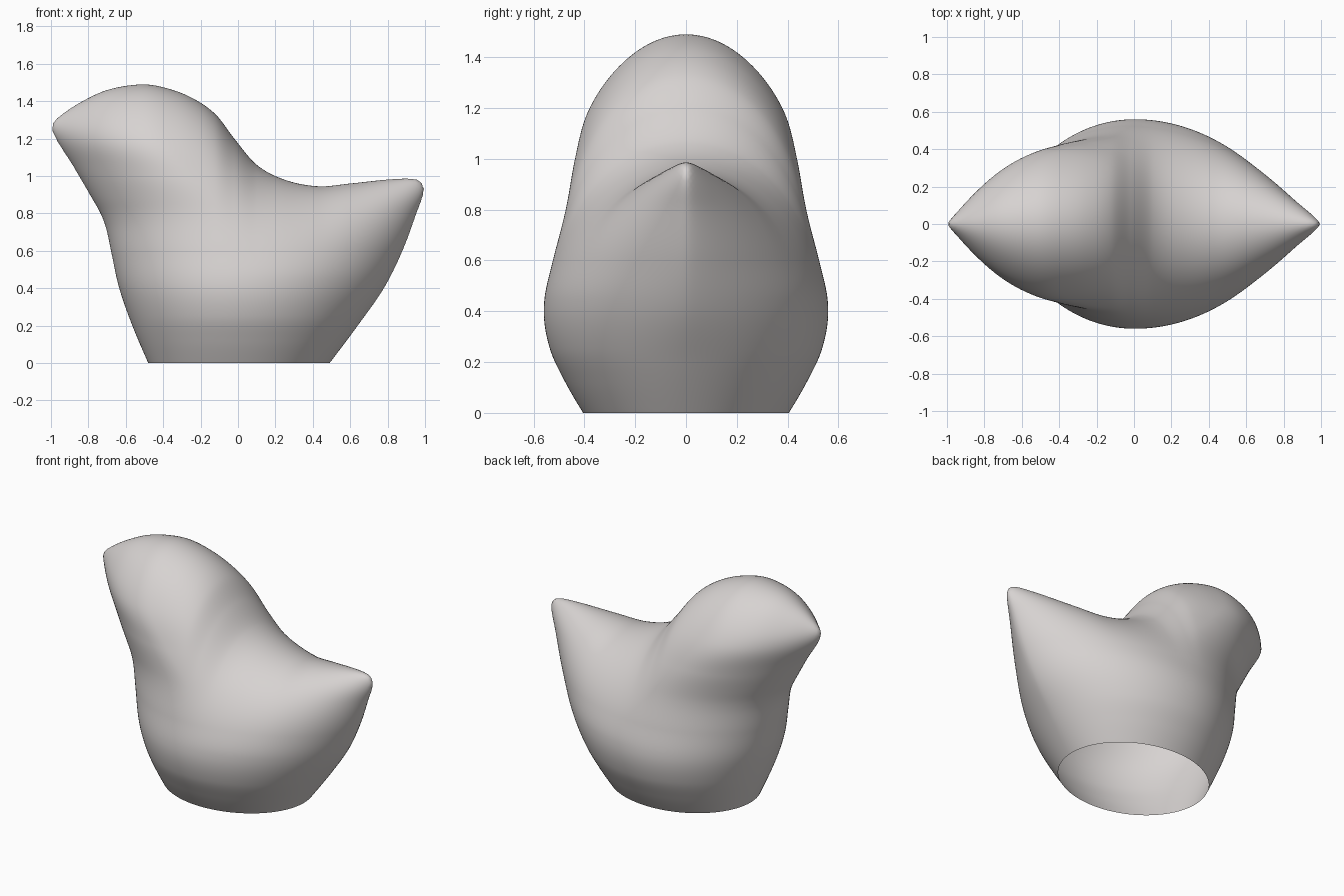
import bpy, bmesh, math
from mathutils import Vector

if "Cube" in bpy.data.objects:
    bpy.data.objects.remove(bpy.data.objects["Cube"])


def curve(*pts):
    """Smooth curve through the points, as a fast lookup."""
    n = len(pts)

    def slope(i):
        a, b = pts[max(0, i - 1)], pts[min(n - 1, i + 1)]
        return (b[1] - a[1]) / (b[0] - a[0])

    lo, hi, steps, table, i = pts[0][0], pts[-1][0], 600, [], 0
    for s in range(steps + 1):
        x = lo + (hi - lo) * s / steps
        while i < n - 2 and x > pts[i + 1][0]:
            i += 1
        (x0, y0), (x1, y1) = pts[i], pts[i + 1]
        h = x1 - x0
        t = (x - x0) / h
        table.append((1 + 2 * t) * (1 - t) ** 2 * y0 + t * t * (3 - 2 * t) * y1
                     + h * t * (1 - t) * ((1 - t) * slope(i) - t * slope(i + 1)))

    def look(x):
        f = max(0, min(steps - 1e-6, (x - lo) / (hi - lo) * steps))
        k = int(f)
        return table[k] + (table[k + 1] - table[k]) * (f - k)
    return look


# Profiles: chest and beak, rump and tail, top of head and back, half width
chest = curve((-.1, -.435), (0, -.48), (.2, -.565), (.4, -.635), (.58, -.675),
              (.72, -.705), (.8, -.735), (.88, -.78), (1.05, -.88), (1.25, -1), (1.4, -1.01))
rump = curve((-.1, .41), (0, .49), (.2, .64), (.4, .78), (.6, .88), (.8, .955),
             (.93, 1), (1.1, 1.005))
top = curve((-1, 1.28), (-.97, 1.31), (-.85, 1.39), (-.7, 1.46), (-.52, 1.49),
            (-.4, 1.475), (-.25, 1.42), (-.12, 1.33), (-.02, 1.2), (.1, 1.06),
            (.25, .98), (.43, .945), (.6, .96), (.85, .985), (.97, .98), (1, .94))
width = curve((-.1, .34), (0, .405), (.12, .475), (.25, .535), (.4, .56), (.6, .535),
              (.8, .52), (1, .53), (1.2, .555), (1.5, .56))
widest_x = curve((0, 0), (.6, 0), (.8, -.04), (1, -.22), (1.2, -.38), (1.5, -.42))
front_point = curve((0, 1), (.4, 1.08), (.8, 1.15), (1.1, 1.4), (1.3, 1.45))
back_point = curve((0, 1), (.2, 1.1), (.4, 1.25), (.6, 1.32), (1, 1.32))
MID = .45                                # height where sides start rounding over


def inside(x, y, z):
    if z < -.15:
        return False
    c = widest_x(z)
    end, p = (rump(z), back_point(z)) if x > c else (chest(z), front_point(z))
    u = (x - c) / (end - c)
    if u >= 1:
        return False
    w = width(z) * (1 - u * u) ** (p / 2)
    if z > MID:
        t = (z - MID) / (top(x) - MID)
        if t >= 1:
            return False
        w *= math.sqrt(1 - t * t)
    return abs(y) < w


# Bird-shaped shell: push a sphere out to the surface
bm = bmesh.new()
bmesh.ops.create_icosphere(bm, subdivisions=7, radius=1)
heart = Vector((0, 0, .67))
for v in bm.verts:
    d = v.co.normalized()
    lo, hi = 0, 1.4
    for _ in range(15):
        r = (lo + hi) / 2
        if inside(d.x * r, d.y * r, heart.z + d.z * r):
            lo = r
        else:
            hi = r
    v.co = heart + d * lo
bmesh.ops.smooth_vert(bm, verts=bm.verts, factor=.5,
                      use_axis_x=True, use_axis_y=True, use_axis_z=True)

# Open flat base
bmesh.ops.bisect_plane(bm, geom=bm.verts[:] + bm.edges[:] + bm.faces[:],
                       plane_co=(0, 0, 0), plane_no=(0, 0, 1), clear_inner=True)
bmesh.ops.recalc_face_normals(bm, faces=bm.faces)
for f in bm.faces:
    f.smooth = True

me = bpy.data.meshes.new("bird_body")
bm.to_mesh(me)
bm.free()
mat = bpy.data.materials.new("warm light grey")
mat.diffuse_color = (.68, .65, .64, 1)
mat.use_nodes = True
mat.node_tree.nodes["Principled BSDF"].inputs["Base Color"].default_value = mat.diffuse_color
me.materials.append(mat)
ob = bpy.data.objects.new("bird_body", me)
bpy.context.collection.objects.link(ob)
